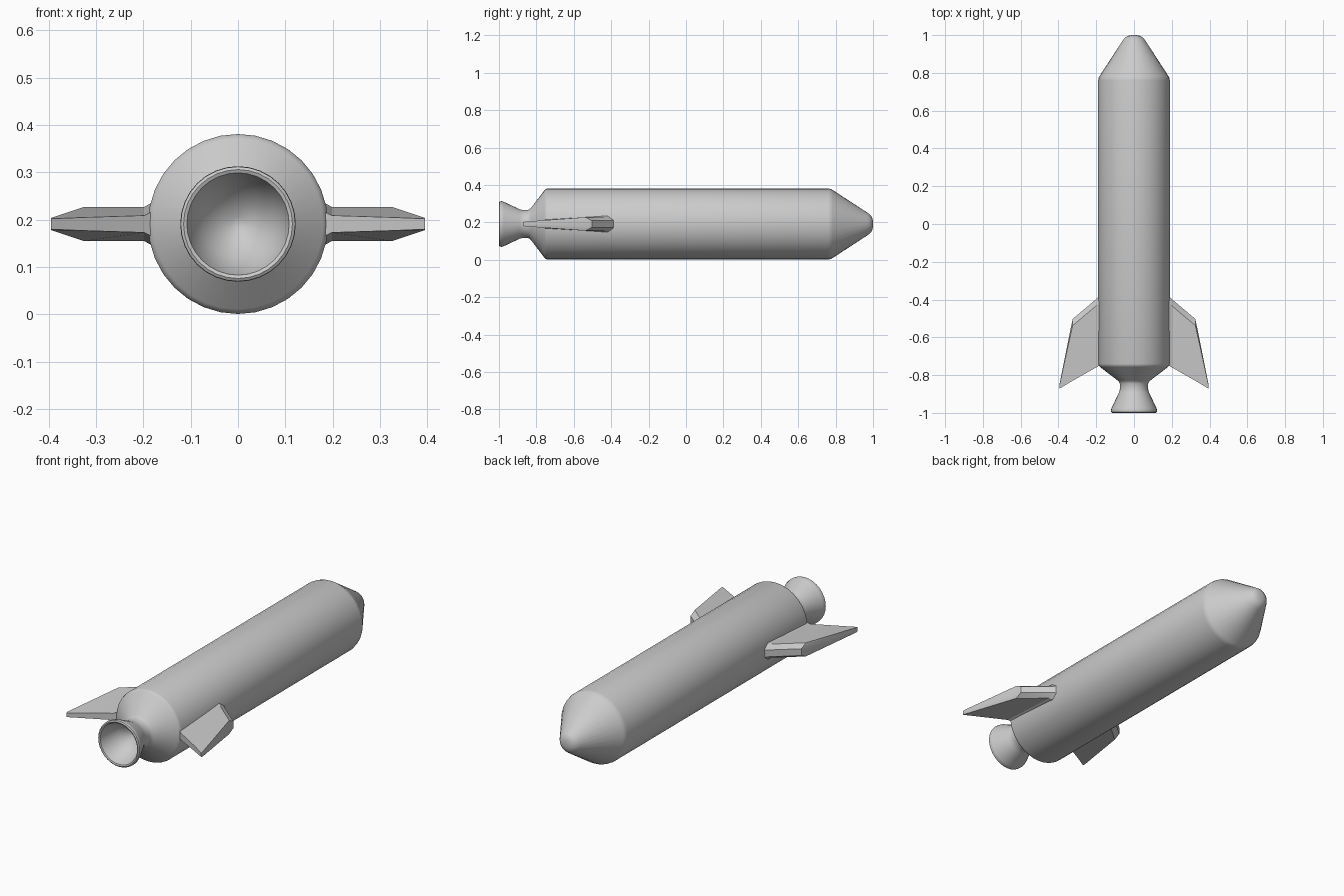
import bpy, bmesh, math
from mathutils import Vector, Matrix

if "Cube" in bpy.data.objects:
    bpy.data.objects.remove(bpy.data.objects["Cube"])

AXIS_Z = 0.191


def finish(name, bm, angle):
    bmesh.ops.remove_doubles(bm, verts=bm.verts, dist=1e-5)
    bmesh.ops.recalc_face_normals(bm, faces=bm.faces)
    mesh = bpy.data.meshes.new(name)
    bm.to_mesh(mesh)
    bm.free()
    obj = bpy.data.objects.new(name, mesh)
    bpy.context.collection.objects.link(obj)
    bpy.ops.object.select_all(action='DESELECT')
    obj.select_set(True)
    bpy.context.view_layer.objects.active = obj
    bpy.ops.object.shade_smooth_by_angle(angle=math.radians(angle))
    return obj


def lathe(name, profile, sides=32):
    """Spin (y, radius) points about the long axis."""
    bm = bmesh.new()
    verts = [bm.verts.new((0, y, AXIS_Z + r)) for y, r in profile]
    edges = [bm.edges.new(pair) for pair in zip(verts, verts[1:])]
    bmesh.ops.spin(bm, geom=verts + edges, cent=(0, 0, AXIS_Z), axis=(0, 1, 0),
                   angle=math.tau, steps=sides, use_merge=True)
    return finish(name, bm, 40)


# Fuselage: rounded nose, cylinder, tail cone, nozzle neck, bell and its hollow
lathe("rocket_body", [
    (1.0, 0), (0.999, 0.02), (0.994, 0.037), (0.983, 0.051), (0.968, 0.062),
    (0.785, 0.181), (0.775, 0.187), (0.76, 0.19),
    (-0.74, 0.19), (-0.75, 0.187), (-0.757, 0.18),
    (-0.828, 0.087), (-0.835, 0.08), (-0.845, 0.075),
    (-0.875, 0.075), (-0.89, 0.079), (-0.975, 0.119), (-0.986, 0.122),
    (-0.996, 0.121), (-1.0, 0.115), (-0.997, 0.108), (-0.985, 0.105),
    (-0.9, 0.073), (-0.86, 0.015), (-0.858, 0)])

# Fin stations: x, leading y, trailing y, leading and trailing half thickness
STATIONS = [
    (0.150, -0.36, -0.735, 0.050, 0.030),
    (0.184, -0.383, -0.750, 0.044, 0.025),
    (0.198, -0.396, -0.758, 0.036, 0.018),
    (0.325, -0.503, -0.830, 0.036, 0.014),
    (0.395, -0.850, -0.872, 0.013, 0.011),
]


def fin(name, side):
    bm = bmesh.new()
    rings = []
    for x, front, back, hf, hb in STATIONS:
        inset = min(0.035, (front - back) * 0.3)
        section = [(front, hf * 0.5), (front - inset, hf), (back, hb),
                   (back, -hb), (front - inset, -hf), (front, -hf * 0.5)]
        rings.append([bm.verts.new((side * x, y, AXIS_Z + h)) for y, h in section])
    for a, b in zip(rings, rings[1:]):
        for i in range(6):
            j = (i + 1) % 6
            bm.faces.new((a[i], a[j], b[j], b[i]))
    bm.faces.new(rings[0])
    bm.faces.new(rings[-1])
    return finish(name, bm, 25)


# Swept fins on both sides
fin("right_fin", 1)
fin("left_fin", -1)
